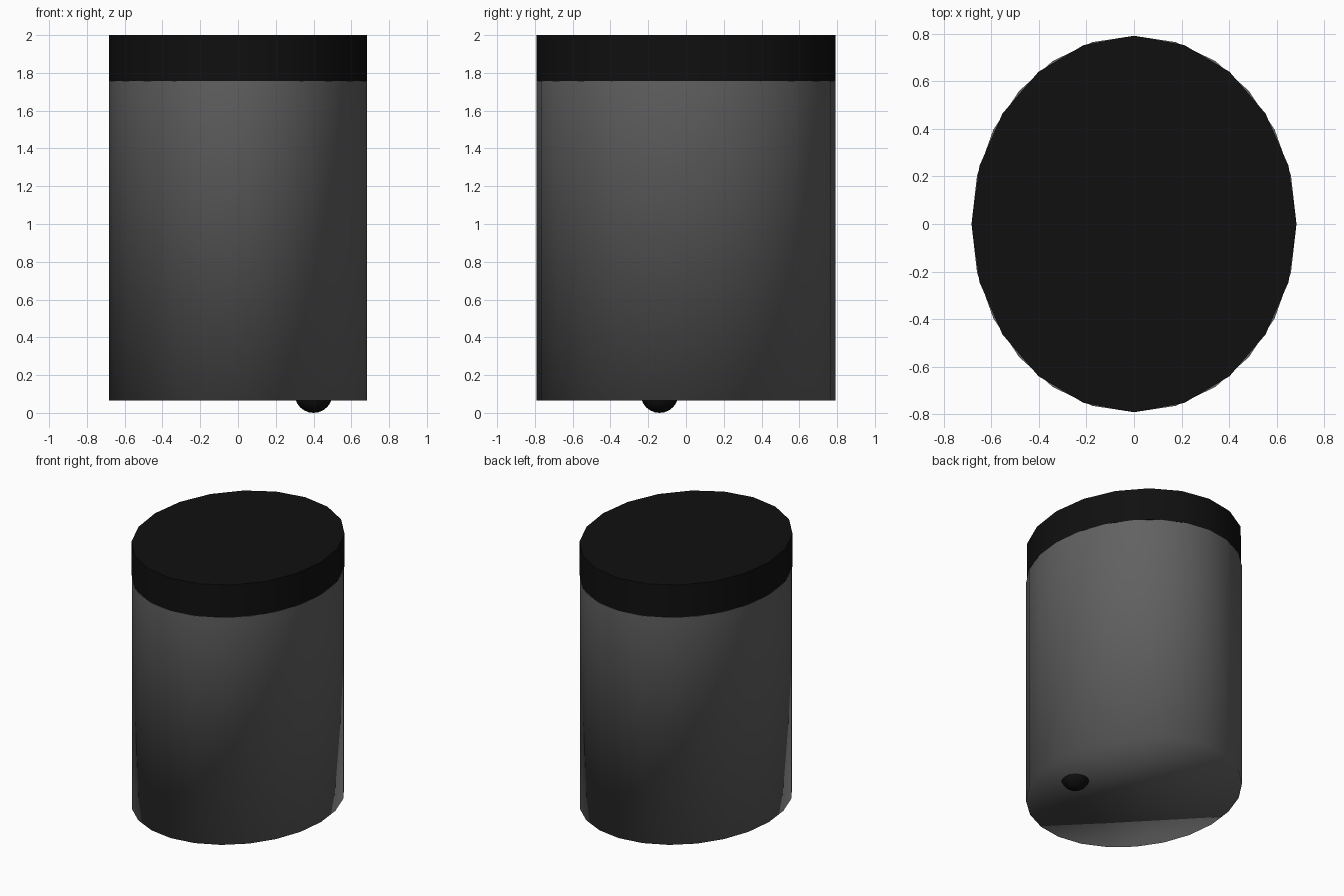
import bpy, math

if "Cube" in bpy.data.objects:
    bpy.data.objects.remove(bpy.data.objects["Cube"])

def material(name, v):
    m = bpy.data.materials.new(name)
    m.diffuse_color = (v, v, v, 1)
    m.use_nodes = True
    m.node_tree.nodes["Principled BSDF"].inputs["Base Color"].default_value = m.diffuse_color
    return m

grey = material("dark_grey", 0.12)
black = material("black", 0.005)
RX, RY = 0.683, 0.791

def oval_drum(name, sides, z0, z1, mat):
    """Elliptical cylinder with a vertex on the +y axis."""
    ring = [(RX * math.sin(math.tau * i / sides), RY * math.cos(math.tau * i / sides))
            for i in range(sides)]
    verts = [(x, y, z) for z in (z0, z1) for x, y in ring]
    faces = [(i, i + sides, (i + 1) % sides + sides, (i + 1) % sides) for i in range(sides)]
    faces += [tuple(range(sides)), tuple(reversed(range(sides, 2 * sides)))]
    mesh = bpy.data.meshes.new(name)
    # the ring runs clockwise, so the bottom face already points down
    mesh.from_pydata(verts, [], faces)
    mesh.materials.append(mat)
    ob = bpy.data.objects.new(name, mesh)
    bpy.context.collection.objects.link(ob)
    return ob

# Oval body: walls blend smoothly into the base, the top rim stays sharp
body = oval_drum("body", 24, 0.065, 1.757, grey)
body.data.shade_smooth()
for e in body.data.edges:
    if all(body.data.vertices[v].co.z > 1 for v in e.vertices):
        e.use_edge_sharp = True

# Flat-topped lid with slightly coarser sides
lid = oval_drum("lid", 20, 1.757, 2.0, black)
bpy.ops.object.select_all(action='DESELECT')
lid.select_set(True)
bpy.context.view_layer.objects.active = lid
bpy.ops.object.shade_smooth_by_angle(angle=math.radians(30))

# Small round button half sunk into the base
bpy.ops.mesh.primitive_uv_sphere_add(segments=16, ring_count=12, radius=0.1,
                                     location=(0.4, -0.14, 0.1))
button = bpy.context.object
button.name = "base_button"
button.data.materials.append(black)
bpy.ops.object.shade_smooth()
